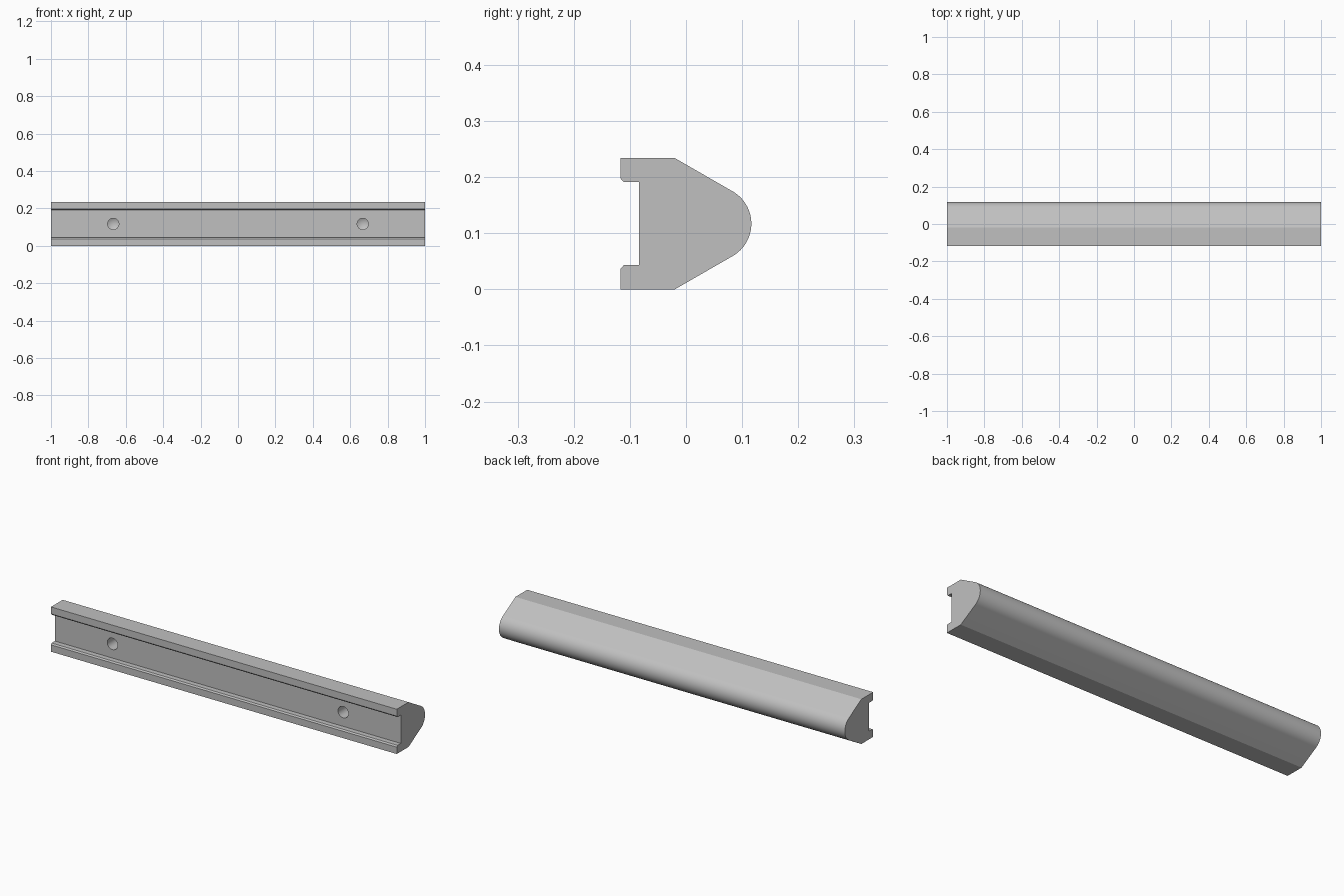
import bpy, bmesh
from math import sin, cos, radians, pi
from mathutils import Matrix

cube = bpy.data.objects.get("Cube")
if cube:
    bpy.data.objects.remove(cube, do_unlink=True)

MID = 0.117          # half height of the bar
FLOOR_Y = -0.084     # floor of the front channel
HOLE_R = 0.03

grey = bpy.data.materials.new("plain_grey")
grey.use_nodes = True
colour = (0.53, 0.53, 0.53, 1)
grey.diffuse_color = colour
grey.node_tree.nodes["Principled BSDF"].inputs["Base Color"].default_value = colour


def make_object(name, bm):
    bmesh.ops.recalc_face_normals(bm, faces=bm.faces)
    mesh = bpy.data.meshes.new(name)
    bm.to_mesh(mesh)
    bm.free()
    mesh.materials.append(grey)
    obj = bpy.data.objects.new(name, mesh)
    bpy.context.collection.objects.link(obj)
    return obj


# Upper half of the cross-section (y, height above the middle), mirrored below
upper = [(FLOOR_Y, 0.074), (-0.111, 0.074), (-0.117, 0.081), (-0.117, MID), (-0.02, MID)]
upper += [(0.05 + 0.0665 * cos(radians(a)), 0.0665 * sin(radians(a)))
          for a in range(60, 0, -4)]
profile = upper + [(0.1165, 0)] + [(y, -h) for y, h in reversed(upper)]

# Extrude the profile along the full length
bm = bmesh.new()
end = bm.faces.new([bm.verts.new((-1, y, MID + h)) for y, h in profile])
ext = bmesh.ops.extrude_face_region(bm, geom=[end])
moved = [v for v in ext["geom"] if isinstance(v, bmesh.types.BMVert)]
bmesh.ops.translate(bm, verts=moved, vec=(2, 0, 0))
bar = make_object("handle_bar", bm)

# Blind screw holes with conical drill tips
for x in (-0.667, 0.667):
    bm = bmesh.new()
    rings = []
    for y in (FLOOR_Y - 0.02, FLOOR_Y + 0.08):
        rings.append([bm.verts.new((x + HOLE_R * cos(2 * pi * i / 32), y,
                                    MID + HOLE_R * sin(2 * pi * i / 32))) for i in range(32)])
    tip = bm.verts.new((x, FLOOR_Y + 0.097, MID))
    bm.faces.new(rings[0])
    for i in range(32):
        j = (i + 1) % 32
        bm.faces.new((rings[0][i], rings[0][j], rings[1][j], rings[1][i]))
        bm.faces.new((rings[1][i], rings[1][j], tip))
    cutter = make_object("hole_cutter", bm)
    cutter.hide_render = True
    mod = bar.modifiers.new("screw_hole", "BOOLEAN")
    mod.operation = "DIFFERENCE"
    mod.solver = "EXACT"
    mod.object = cutter
    bpy.context.view_layer.objects.active = bar
    bpy.ops.object.modifier_apply(modifier=mod.name)
    bpy.data.objects.remove(cutter, do_unlink=True)

# Smooth the rounded nose and holes, keep the edges crisp
bpy.ops.object.select_all(action="DESELECT")
bar.select_set(True)
bpy.context.view_layer.objects.active = bar
bpy.ops.object.shade_smooth_by_angle(angle=radians(20))
